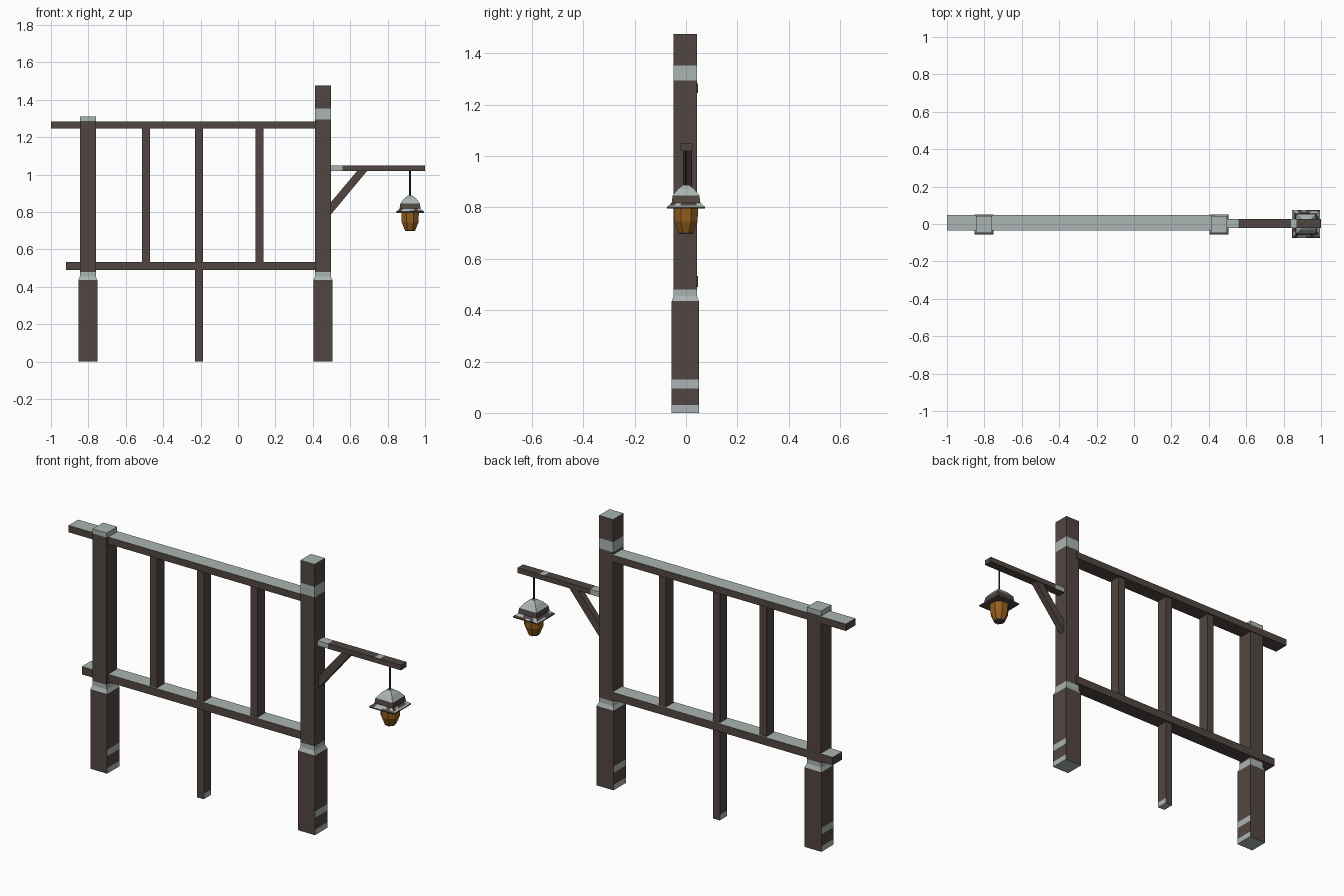
import bpy, bmesh, math, random
from mathutils import Vector

if "Cube" in bpy.data.objects:
    bpy.data.objects.remove(bpy.data.objects["Cube"])

random.seed(4)


def material(name, rgb):
    m = bpy.data.materials.new(name)
    m.diffuse_color = (*rgb, 1)
    m.use_nodes = True
    m.node_tree.nodes["Principled BSDF"].inputs["Base Color"].default_value = m.diffuse_color
    return m


WOOD = material("dark wood", (0.083, 0.062, 0.054))
SNOW = material("pale frost", (0.40, 0.46, 0.445))
GLASS = material("amber glass", (0.30, 0.115, 0.012))
IRON = material("dark iron", (0.035, 0.032, 0.032))


def finish(name, bm, mats, rule=None):
    bmesh.ops.recalc_face_normals(bm, faces=bm.faces)
    bm.normal_update()
    if rule:
        for f in bm.faces:
            f.material_index = int(rule(f.calc_center_median(), f.normal))
    me = bpy.data.meshes.new(name)
    bm.to_mesh(me)
    bm.free()
    for m in mats:
        me.materials.append(m)
    ob = bpy.data.objects.new(name, me)
    bpy.context.collection.objects.link(ob)
    return ob


def loft(name, rings, mats, rule=None):
    """Skin a list of equal-length point rings and cap both ends."""
    bm = bmesh.new()
    vs = [[bm.verts.new(p) for p in r] for r in rings]
    n = len(vs[0])
    for a, b in zip(vs, vs[1:]):
        for i in range(n):
            bm.faces.new((a[i], a[(i + 1) % n], b[(i + 1) % n], b[i]))
    bm.faces.new(vs[0])
    bm.faces.new(vs[-1])
    return finish(name, bm, mats, rule)


def rect_z(cx, cy, hx, hy, z):
    return [(cx - hx, cy - hy, z), (cx + hx, cy - hy, z),
            (cx + hx, cy + hy, z), (cx - hx, cy + hy, z)]


def rect_x(x, y0, y1, z0, z1):
    return [(x, y0, z0), (x, y1, z0), (x, y1, z1), (x, y0, z1)]


# Posts: thick base, bevelled shoulder, slimmer shaft, frosted bands
def post(name, cx, top, band):
    zs = [0, 0.03, 0.095, 0.13, 0.435, 0.455, 0.48, band[0], band[1]]
    if top > band[1]:
        zs.append(top)
    rings = []
    for z in zs:
        low = z < 0.44
        rings.append(rect_z(cx, -0.003, 0.051 if low else 0.0425,
                            0.053 if low else 0.045, z))

    def rule(c, n):
        if abs(n.z) > 0.9 or 0.435 < c.z < 0.48 or band[0] < c.z < band[1]:
            return 1
        return abs(n.x) > 0.9 and (c.z < 0.03 or 0.095 < c.z < 0.13)
    loft(name, rings, [WOOD, SNOW], rule)


post("left_post", -0.803, 1.31, (1.285, 1.31))
post("right_post", 0.454, 1.475, (1.295, 1.352))


# Rails with frosted upper faces
def rail(name, x0, x1, z0, z1):
    loft(name, [rect_x(x, -0.035, 0.047, z0, z1) for x in (x0, x1)],
         [WOOD, SNOW], lambda c, n: n.z > 0.9)


rail("top_rail", -1.0, 0.43, 1.245, 1.283)
rail("bottom_rail", -0.92, 0.43, 0.49, 0.533)

# Upright slats, the middle one reaching the ground
for name, cx, z0 in (("left_slat", -0.491, 0.52), ("middle_leg", -0.209, 0.0),
                     ("right_slat", 0.115, 0.52)):
    loft(name, [rect_z(cx, 0.005, 0.021, 0.032, z) for z in (z0, z0 + 0.03, 1.25)],
         [WOOD, SNOW],
         lambda c, n: c.z < 0.03 and abs(n.y) < 0.5)

# Lamp arm, frosted where it meets the post
loft("lamp_arm", [rect_x(x, -0.021, 0.027, 1.02, 1.048)
                  for x in (0.48, 0.56, 0.84, 0.87, 1.0)], [WOOD, SNOW],
     lambda c, n: abs(n.x) < 0.5 and n.z > -0.5 and
     (c.x < 0.56 or (0.84 < c.x < 0.87 and n.z > 0.5)))

# Diagonal brace under the arm
side = [(0.485, 0.772), (0.695, 1.025), (0.642, 1.025), (0.485, 0.838)]
loft("arm_brace", [[(x, y, z) for x, z in side] for y in (-0.012, 0.023)], [WOOD])

# Hanging rod
LX = 0.92


def ring(n, r, z, turn=0.0):
    return [(LX + r * math.cos(turn + math.tau * i / n),
             r * math.sin(turn + math.tau * i / n), z) for i in range(n)]


loft("lamp_rod", [ring(6, 0.005, z) for z in (0.875, 1.03)], [IRON])

# Lantern roof: square, frosted crown, wooden band, speckled flared brim
bm = bmesh.new()
profile = [(0.073, 0.795), (0.075, 0.802), (0.066, 0.808), (0.056, 0.818),
           (0.052, 0.846), (0.032, 0.872), (0.012, 0.887)]
N = 6
loops = []
for h, z in profile:
    pts = []
    for k in range(4):
        a = math.pi / 2 * k
        for i in range(N):
            u, v = h, h * (2 * i / N - 1)
            pts.append(bm.verts.new((LX + u * math.cos(a) - v * math.sin(a),
                                     u * math.sin(a) + v * math.cos(a), z)))
    loops.append(pts)
for a, b in zip(loops, loops[1:]):
    for i in range(len(a)):
        j = (i + 1) % len(a)
        bm.faces.new((a[i], a[j], b[j], b[i]))
bm.faces.new(loops[0])
bm.faces.new(loops[-1])


def roof_rule(c, n):
    if c.z > 0.846:
        return 1
    return 0.802 < c.z < 0.818 and n.z > 0.2 and random.random() < 0.5


finish("lantern_roof", bm, [WOOD, SNOW], roof_rule)

# Eight-sided amber glass tapering to a small base
t = math.pi / 8
k = 1 / math.cos(t)
loft("lantern_glass", [ring(8, r * k, z, t) for r, z in
                       ((0.047, 0.797), (0.045, 0.745), (0.028, 0.702))], [GLASS])
loft("lantern_base", [ring(8, r * k, z, t) for r, z in
                      ((0.029, 0.703), (0.025, 0.697))], [WOOD])
